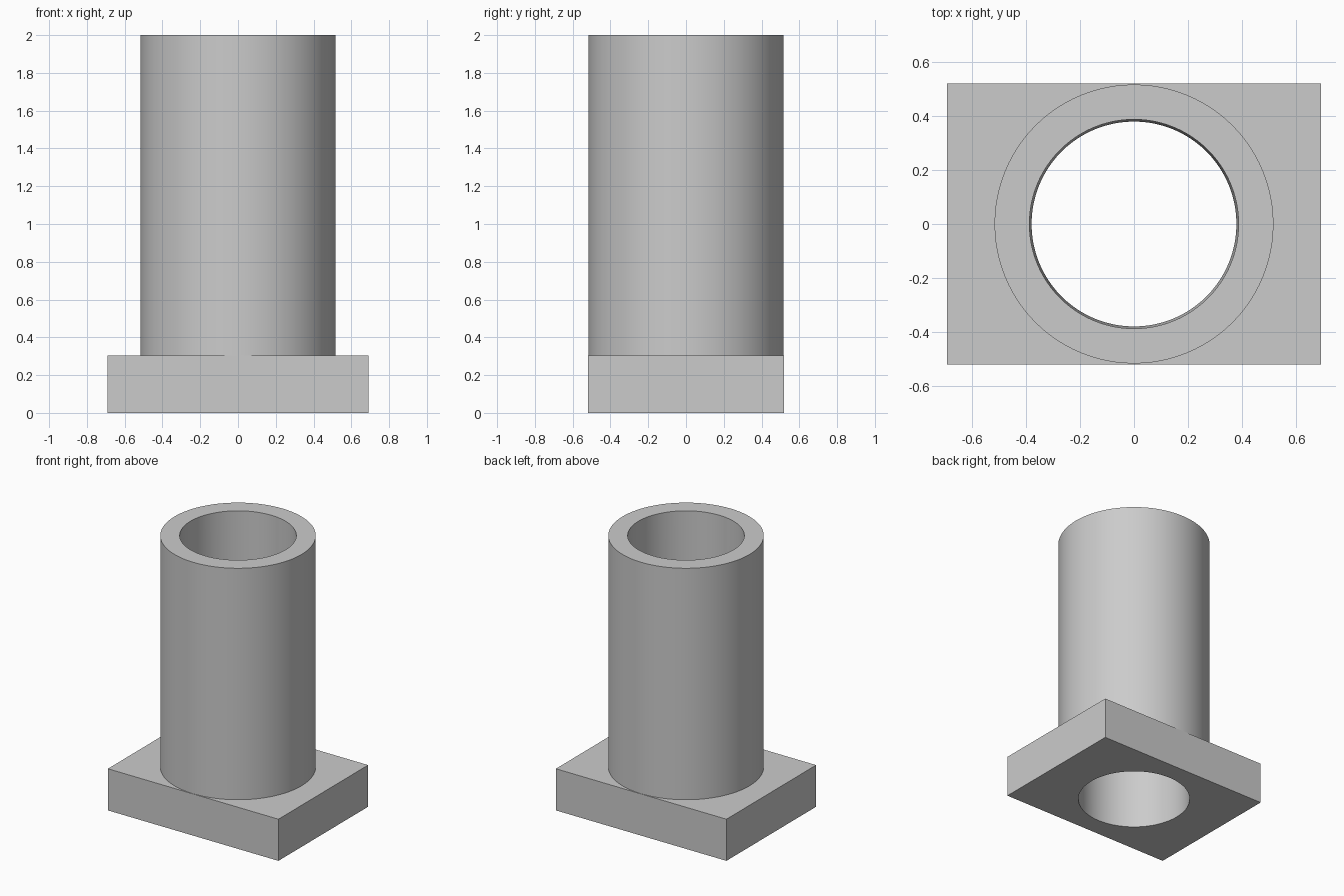
import bpy
import math

if "Cube" in bpy.data.objects:
    bpy.data.objects.remove(bpy.data.objects["Cube"])

grey = bpy.data.materials.new("light_grey")
grey.diffuse_color = (0.6, 0.6, 0.6, 1.0)
grey.use_nodes = True
grey.node_tree.nodes["Principled BSDF"].inputs["Base Color"].default_value = grey.diffuse_color

SIDES = 96
BASE_TOP, TOP = 0.305, 2.0


def round_part(name, r_low, r_high, z_low, z_high):
    bpy.ops.mesh.primitive_cone_add(vertices=SIDES, radius1=r_low, radius2=r_high,
                                    depth=z_high - z_low,
                                    location=(0, 0, (z_low + z_high) / 2))
    obj = bpy.context.object
    obj.name = name
    obj.data.materials.append(grey)
    return obj


def combine(target, tool, operation):
    mod = target.modifiers.new(operation.lower(), 'BOOLEAN')
    mod.operation = operation
    mod.solver = 'EXACT'
    mod.object = tool
    bpy.context.view_layer.objects.active = target
    bpy.ops.object.modifier_apply(modifier=mod.name)
    bpy.data.objects.remove(tool)


# rectangular base block
bpy.ops.mesh.primitive_cube_add(size=1, location=(0, 0, BASE_TOP / 2))
body = bpy.context.object
body.name = "flanged_sleeve"
body.scale = (1.382, 1.038, BASE_TOP)
bpy.ops.object.transform_apply(location=True, rotation=False, scale=True)
body.data.materials.append(grey)

# upright round sleeve, rooted inside the block
combine(body, round_part("sleeve", 0.516, 0.516, 0.1, TOP), 'UNION')

# slightly tapered bore through everything, widening towards the top
slope = (0.387 - 0.379) / TOP
combine(body, round_part("bore", 0.379 - 0.1 * slope, 0.387 + 0.1 * slope, -0.1, TOP + 0.1),
        'DIFFERENCE')

# smooth walls, crisp edges
bpy.ops.object.select_all(action='DESELECT')
body.select_set(True)
bpy.context.view_layer.objects.active = body
bpy.ops.object.shade_smooth_by_angle(angle=math.radians(30))
